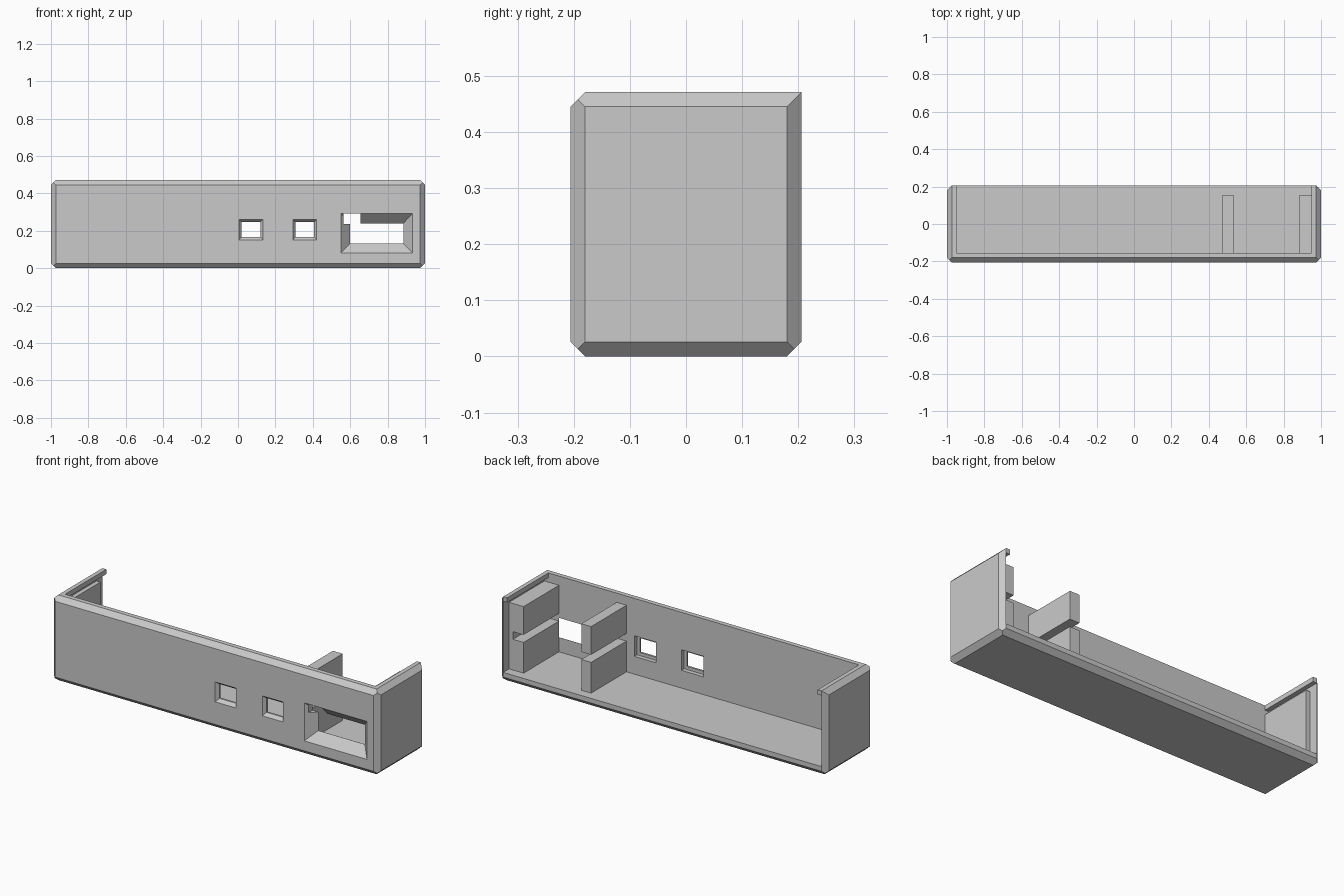
import bpy, bmesh
from itertools import combinations, product
from mathutils import Vector

if "Cube" in bpy.data.objects:
    bpy.data.objects.remove(bpy.data.objects["Cube"])

GREY = bpy.data.materials.new("plain grey")
GREY.use_nodes = True
GREY.diffuse_color = (0.59, 0.59, 0.59, 1)
GREY.node_tree.nodes["Principled BSDF"].inputs["Base Color"].default_value = (0.59, 0.59, 0.59, 1)

HX, HY, TOP = 1.0, 0.206, 0.471     # half width, half depth, height
C = 0.026                           # chamfer and thin wall
INNER = -0.154                      # inside of the front wall
FLOOR = 0.052                       # upper side of the floor
LEDGE = 0.42                        # top of liners and supports


def add(name, bm):
    bmesh.ops.recalc_face_normals(bm, faces=bm.faces)
    mesh = bpy.data.meshes.new(name)
    bm.to_mesh(mesh)
    bm.free()
    mesh.materials.append(GREY)
    ob = bpy.data.objects.new(name, mesh)
    bpy.context.collection.objects.link(ob)
    return ob


def box_mesh(x, y, z):
    bm = bmesh.new()
    bmesh.ops.create_cube(bm, size=1)
    for v in bm.verts:
        v.co = [lo if c < 0 else hi for c, (lo, hi) in zip(v.co, (x, y, z))]
    return bm


def box(name, x, y, z):
    return add(name, box_mesh(x, y, z))


def tapered_cutter(outer_x, outer_z, inner_x, inner_z, depth):
    """Opening that narrows from the front face inwards."""
    bm = bmesh.new()
    rings = []
    for y, xs, zs in ((-HY, outer_x, outer_z), (-HY + depth, inner_x, inner_z)):
        rings.append([bm.verts.new((xs[i], y, zs[j])) for i, j in ((0, 0), (1, 0), (1, 1), (0, 1))])
    a, b = rings
    for i in range(4):
        j = (i + 1) % 4
        bm.faces.new((a[i], a[j], b[j], b[i]))
    bm.faces.new(b)
    # straight extension in front of the wall
    front = bm.faces.new(a[::-1])
    new = bmesh.ops.extrude_face_region(bm, geom=[front])["geom"]
    bmesh.ops.delete(bm, geom=[front], context='FACES_ONLY')
    bmesh.ops.translate(bm, vec=(0, -0.1, 0), verts=[g for g in new if isinstance(g, bmesh.types.BMVert)])
    return add("cutter", bm)


def cut(ob, cutter):
    mod = ob.modifiers.new("cut", 'BOOLEAN')
    mod.operation, mod.solver, mod.object = 'DIFFERENCE', 'EXACT', cutter
    bpy.context.view_layer.objects.active = ob
    bpy.ops.object.modifier_apply(modifier=mod.name)
    bpy.data.objects.remove(cutter)


# Outer block, every edge chamfered except the top back one
bm = box_mesh((-HX, HX), (-HY, HY), (0, TOP))
half = Vector((HX, HY, TOP / 2))
centre = Vector((0, 0, TOP / 2))
for a, b in combinations(range(3), 2):
    for sa, sb in product((-1, 1), repeat=2):
        if (a, b, sa, sb) == (1, 2, 1, 1):
            continue
        normal, point = Vector((0, 0, 0)), centre.copy()
        normal[a], normal[b] = sa, sb
        point[a] += sa * (half[a] - C)
        point[b] += sb * half[b]
        geom = bm.verts[:] + bm.edges[:] + bm.faces[:]
        bmesh.ops.bisect_plane(bm, geom=geom, dist=1e-5, plane_co=point,
                               plane_no=normal.normalized(), clear_outer=True)
        bmesh.ops.holes_fill(bm, edges=[e for e in bm.edges if e.is_boundary], sides=0)
shell = add("case_shell", bm)

# Hollow with open back and top, leaving a rail along each end
cut(shell, box("cutter", (-HX + C, HX - C), (INNER, 1), (FLOOR, 0.445)))
cut(shell, box("cutter", (-0.95, 0.95), (INNER, 1), (0.3, 1)))

# Two small windows with a bevelled front and a pocket behind
for x in (0.069, 0.357):
    hole_x, hole_z = (x - 0.05, x + 0.05), (0.167, 0.247)
    cut(shell, tapered_cutter((x - 0.064, x + 0.064), (0.151, 0.261), hole_x, hole_z, 0.017))
    cut(shell, box("cutter", hole_x, (-0.3, 0), hole_z))
    cut(shell, box("cutter", (x - 0.067, x + 0.067), (-0.178, 0), (0.15, 0.264)))

# Large display opening and its corner notch
display_x, display_z = (0.6, 0.884), (0.132, 0.24)
cut(shell, tapered_cutter((0.55, 0.933), (0.081, 0.291), display_x, display_z, 0.051))
cut(shell, box("cutter", display_x, (-0.3, 0), display_z))
cut(shell, box("cutter", (0.565, 0.655), (-0.3, 0), (0.235, 0.291)))

# Inner liners on both ends, below the rails
for side, s in (("left", 1), ("right", -1)):
    box(side + "_liner", sorted((s * 0.95, s * 0.975)), (INNER, 0.155), (FLOOR, LEDGE))

# Support blocks either side of the display, split by a slot
for name, xs in (("inner", (0.472, 0.532)), ("outer", (0.885, 0.951))):
    for level, zs in (("lower", (FLOOR, 0.222)), ("upper", (0.264, LEDGE))):
        box(f"{name}_{level}_support", xs, (INNER - 0.001, 0.155), zs)
